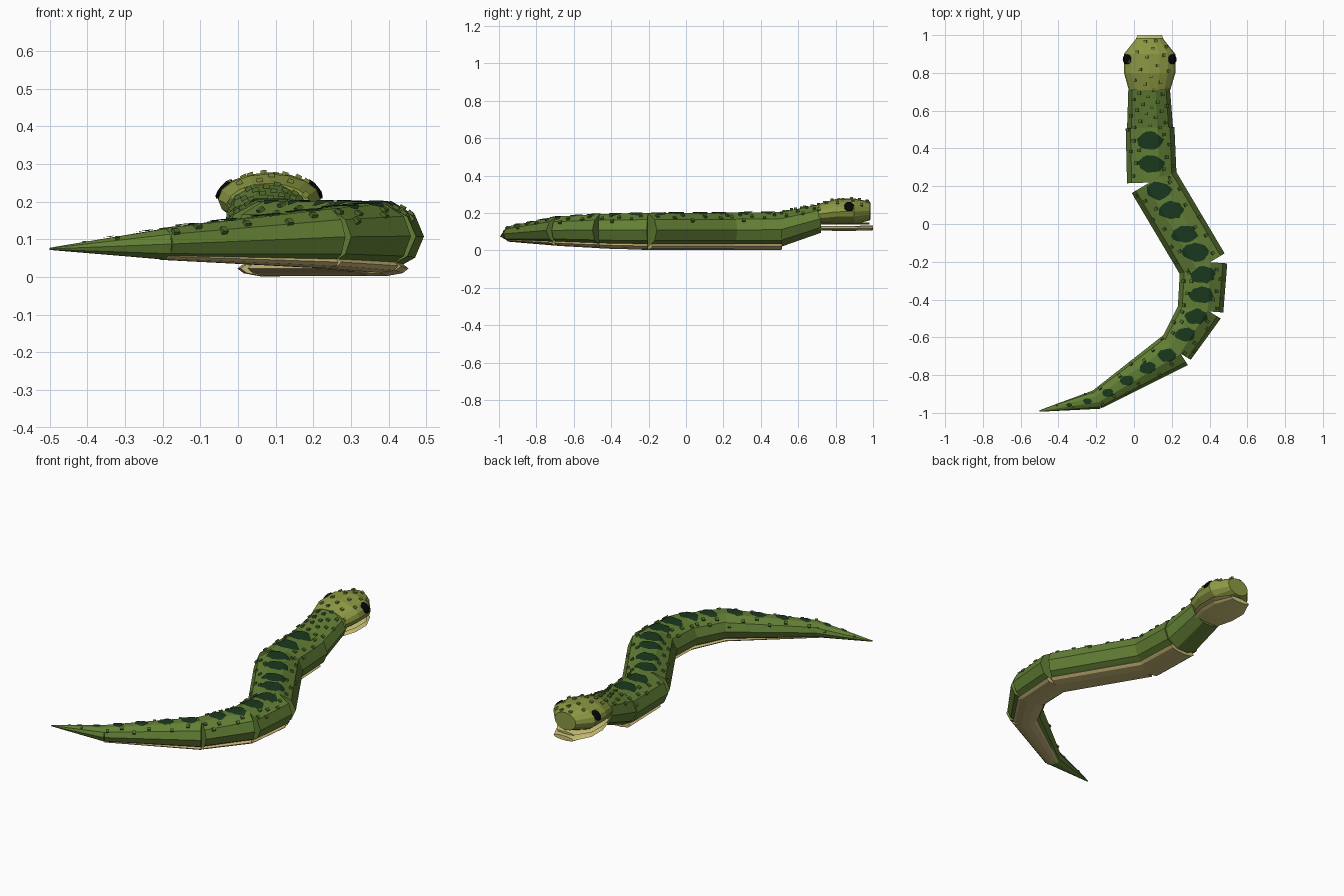
import bpy, bmesh, math, random
from mathutils import Vector, Matrix

random.seed(4)
if "Cube" in bpy.data.objects:
    bpy.data.objects.remove(bpy.data.objects["Cube"])


def material(name, r, g, b):
    """Material from a display colour in 0-255, stored as linear."""
    col = [(c / 255 / 12.92 if c < 11 else ((c / 255 + 0.055) / 1.055) ** 2.4) for c in (r, g, b)] + [1]
    m = bpy.data.materials.new(name)
    m.use_nodes = True
    m.diffuse_color = col
    m.node_tree.nodes["Principled BSDF"].inputs["Base Color"].default_value = col
    return m


GREEN = material("scale green", 98, 127, 53)
OLIVE = material("head olive", 142, 154, 68)
SPOT = material("spot dark green", 26, 57, 30)
BUMP = material("bump green", 82, 108, 46)
HEAD_BUMP = material("head bump olive", 120, 134, 58)
BELLY = material("belly tan", 200, 182, 120)
JAW = material("jaw cream", 210, 200, 124)
BLACK = material("eye black", 6, 6, 6)


def finish(bm, name, mat):
    bmesh.ops.recalc_face_normals(bm, faces=bm.faces)
    mesh = bpy.data.meshes.new(name)
    bm.to_mesh(mesh)
    bm.free()
    mesh.materials.append(mat)
    obj = bpy.data.objects.new(name, mesh)
    bpy.context.collection.objects.link(obj)


def axes_of(rings):
    """Sideways and forward directions of a run of rings."""
    d = Vector(rings[-1][:2]) - Vector(rings[0][:2])
    d.normalize()
    return Vector((-d.y, d.x, 0)), Vector((d.x, d.y, 0))


def loft(name, rings, mat, sides=10):
    """Faceted tube through rings of (x, y, z, half width, half height)."""
    side, _ = axes_of(rings)
    angles = [math.tau * i / sides for i in range(sides)]
    bm = bmesh.new()
    loops = []
    for x, y, z, rx, rz in rings:
        loops.append([bm.verts.new(Vector((x, y, z + rz * math.sin(a))) + side * rx * math.cos(a))
                      for a in angles])
    for a, b in zip(loops, loops[1:]):
        for i in range(sides):
            j = (i + 1) % sides
            bm.faces.new((a[i], a[j], b[j], b[i]))
    bm.faces.new(loops[0])
    bm.faces.new(loops[-1])
    finish(bm, name, mat)


def ring_at(rings, t):
    """Interpolated ring at fraction t of the length."""
    f = t * (len(rings) - 1)
    i = min(int(f), len(rings) - 2)
    return [p + (q - p) * (f - i) for p, q in zip(rings[i], rings[i + 1])]


def roof(u, sides=10):
    """Height of the unit faceted section at sideways offset u."""
    step = math.tau / sides
    a = int(math.acos(min(abs(u), 0.99)) / step) * step
    x0, z0, x1, z1 = math.cos(a), math.sin(a), math.cos(a + step), math.sin(a + step)
    return z0 + (z1 - z0) * (abs(u) - x0) / (x1 - x0)


def bumps(name, rings, count, mat, size, sides=10, inner=0):
    """Small square scales over the upper half, no nearer the ridge than inner."""
    side, along = axes_of(rings)
    rot = Matrix((side, along, (0, 0, 1))).transposed().to_4x4()
    bm = bmesh.new()
    for k in range(count):
        x, y, z, rx, rz = ring_at(rings, (k + random.random()) / count)
        f = 2 * (k * 0.618 % 1) - 1
        u = math.copysign(inner + (0.88 - inner) * abs(f), f)
        pos = Vector((x, y, z + rz * roof(u, sides))) + side * rx * u
        tilt = Matrix.Rotation(u * 0.9, 4, 'Y')
        bmesh.ops.create_cube(bm, size=size, matrix=Matrix.Translation(pos) @ rot @ tilt)
    finish(bm, name, mat)


def spot(name, rings, t):
    """Thin ragged oval marking folded over the top facets."""
    side, along = axes_of(rings)
    x, y, z, rx, rz = ring_at(rings, t)
    bm = bmesh.new()
    bmesh.ops.create_circle(bm, cap_ends=True, segments=18, radius=1)
    for v in bm.verts:
        p = Vector((v.co.x * 0.54, v.co.y * 0.37, 0)) * random.uniform(0.86, 1.08)
        v.co = (p.dot(side), p.dot(along), 0)
    for s in (-1, 1):
        bmesh.ops.bisect_plane(bm, geom=bm.verts[:] + bm.edges[:] + bm.faces[:],
                               plane_co=(s * math.cos(math.radians(72)), 0, 0), plane_no=(1, 0, 0))
    length = (Vector(rings[1][:2]) - Vector(rings[0][:2])).length
    for v in bm.verts:
        u, w = v.co.x, v.co.y * rx
        q = ring_at(rings, min(max(t + w / length, 0), 1))
        v.co = Vector((x, y, q[2] + q[4] * roof(u) + 0.004)) + side * rx * u + along * w
    finish(bm, name, SPOT)


# Body segments: start ring, end ring, bump count, spot positions
segments = {
    "neck": ((.08, .72, .17, .11, .08), (.085, .50, .11, .122, .098), 20, ()),
    "front_body": ((.085, .51, .111, .129, .099), (.095, .22, .109, .132, .097), 12, (.24, .66)),
    "middle_body": ((.10, .23, .109, .13, .097), (.368, -.222, .108, .13, .096), 16, (.12, .35, .63, .84)),
    "rear_body": ((.37, -.2, .108, .124, .096), (.352, -.46, .108, .121, .09), 12, (.27, .68)),
    "tail_base": ((.36, -.44, .109, .116, .09), (.22, -.67, .107, .094, .078), 10, (.22, .63)),
    "tail_middle": ((.23, -.66, .107, .103, .078), (-.2, -.932, .088, .051, .044), 12, (.13, .37, .62, .86)),
    "tail_tip": ((-.187, -.926, .088, .053, .044), (-.5, -.99, .075, .004, .003), 3, (.19, .5)),
}
for name, (a, b, count, spots) in segments.items():
    loft(name, (a, b), GREEN)
    bumps(name + "_bumps", (a, b), count, BUMP, 0.017 if a[3] > 0.1 else 0.01,
          inner=0.45 if spots else 0)
    for i, t in enumerate(spots):
        spot(f"{name}_spot_{i + 1}", (a, b), t)
    # flattened belly plate
    if name not in ("neck", "tail_tip"):
        plate = [(x, y, z - rz + 0.011, rx * 0.67, 0.22 * rz) for x, y, z, rx, rz in (a, b)]
        loft(name + "_belly", plate, BELLY)

# Head, upper lip and lower jaw
head = [(.082, .71, .193, .11, .056), (.083, .80, .206, .136, .068), (.083, .90, .208, .136, .07),
        (.083, .985, .211, .068, .05)]
loft("head", head, OLIVE, 16)
bumps("head_bumps", head, 16, HEAD_BUMP, 0.016, 16)
lip = [(x, y - 0.003, 0.143, rx * 0.82, 0.006) for x, y, z, rx, rz in head]
loft("upper_lip", lip, JAW)
jaw = [(.082, .715, .118, .085, .013), (.083, .80, .118, .11, .014), (.083, .90, .118, .11, .014),
       (.083, 1.0, .120, .064, .013)]
loft("lower_jaw", jaw, JAW)

# Eyes lying flat on the slope of the head
for label, s in (("left", 1), ("right", -1)):
    bm = bmesh.new()
    place = (Matrix.Translation((.083 + s * .120, .872, .234))
             @ Matrix.Rotation(-s * math.radians(40), 4, 'Y') @ Matrix.Diagonal((.35, .85, 1, 1)))
    bmesh.ops.create_icosphere(bm, subdivisions=2, radius=0.033, matrix=place)
    finish(bm, label + "_eye", BLACK)
